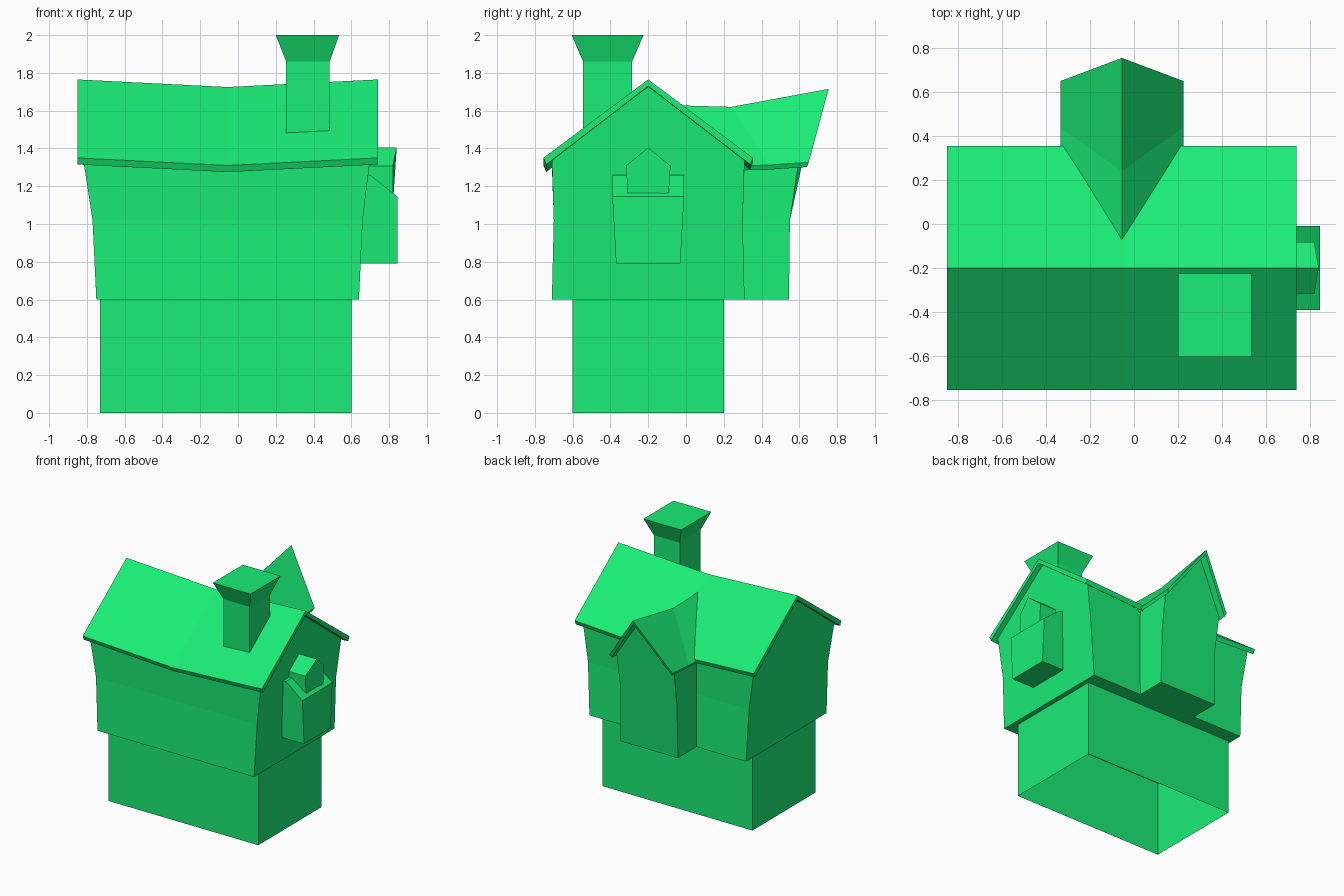
import bpy, bmesh

if "Cube" in bpy.data.objects:
    bpy.data.objects.remove(bpy.data.objects["Cube"])

green = bpy.data.materials.new("green")
green.diffuse_color = (0.01, 0.85, 0.18, 1)
green.use_nodes = True
green.node_tree.nodes["Principled BSDF"].inputs["Base Color"].default_value = green.diffuse_color


def loft(name, rings, start=True, end=True):
    """Skin a list of equal-length closed rings, optionally capping the ends."""
    bm = bmesh.new()
    vs = [[bm.verts.new(p) for p in ring] for ring in rings]
    n = len(rings[0])
    for a, b in zip(vs, vs[1:]):
        for i in range(n):
            j = (i + 1) % n
            bm.faces.new((a[i], a[j], b[j], b[i]))
    if start:
        bm.faces.new(vs[0][::-1])
    if end:
        bm.faces.new(vs[-1])
    bmesh.ops.recalc_face_normals(bm, faces=bm.faces)
    me = bpy.data.meshes.new(name)
    bm.to_mesh(me)
    bm.free()
    me.materials.append(green)
    ob = bpy.data.objects.new(name, me)
    bpy.context.collection.objects.link(ob)
    return ob


def rect(x0, x1, y0, y1, z):
    return [(x0, y0, z), (x1, y0, z), (x1, y1, z), (x0, y1, z)]


def mirrored(half, c):
    """Profile of (offset, depth, z) mirrored about centre c; first and last lie on one side."""
    return half + [(-o, d, z) for o, d, z in reversed(half) if o != 0]


CY, CX, SAG = -0.2, -0.055, 0.04

# ground floor, open underneath
loft("ground_floor", [rect(-0.73, 0.60, -0.60, 0.20, 0), rect(-0.73, 0.60, -0.60, 0.20, 0.6)],
     start=False)


# upper storey: flared gable walls, sagging in the middle
def storey(xs, sag):
    half = [(-0.51, xs[0], 0.6), (-0.50, xs[1], 1.02),
            (-0.51, xs[2], 1.345 - sag), (0, xs[2], 1.727 - sag)]
    return [(x, CY + o, z) for o, x, z in mirrored(half, CY)]


loft("upper_storey", [storey((-0.75, -0.77, -0.82), 0),
                      storey((CX, CX, CX), SAG),
                      storey((0.64, 0.66, 0.70), 0)])

# main roof slab with a sagging ridge
roof = [(-0.555, 1.35), (0, 1.765), (0.555, 1.35), (0.54, 1.315), (0, 1.73), (-0.54, 1.315)]
loft("main_roof", [[(x, CY + o, z - s) for o, z in roof]
                   for x, s in ((-0.85, 0), (CX, SAG), (0.74, 0))])


# rear wing walls
def wing(ys, top, apex):
    half = [(-0.255, ys[0], 0.6), (-0.25, ys[1], 1.02), (-0.255, ys[2], top), (0, ys[3], apex)]
    return [(CX + o, y, z) for o, y, z in mirrored(half, CX)]


loft("rear_wing", [wing((0.25,) * 4, 1.305, 1.57), wing((0.545, 0.55, 0.595, 0.69), 1.32, 1.662)])


# rear wing roof, swept up and out at its gable
def wing_roof(eave_y, eave_z, ridge_y, ridge_z):
    e, r = (eave_y, eave_z), (ridge_y, ridge_z)
    t = 0.035
    return [(CX - 0.28, *e), (CX, *r), (CX + 0.28, *e),
            (CX + 0.268, e[0] - 0.01, e[1] - 0.025), (CX, r[0] - 0.01, r[1] - t),
            (CX - 0.268, e[0] - 0.01, e[1] - 0.025)]


loft("rear_wing_roof", [wing_roof(0.25, 1.308, -0.12, 1.63),
                        wing_roof(0.44, 1.312, 0.24, 1.62),
                        wing_roof(0.65, 1.327, 0.755, 1.715)])

# chimney with flared cap
loft("chimney", [rect(0.255, 0.485, -0.545, -0.285, 1.40),
                 rect(0.255, 0.485, -0.545, -0.285, 1.86),
                 rect(0.20, 0.535, -0.605, -0.225, 2.0)])

# side bay with a sloping top
bay = [(0.60, 0.79, 0.17), (0.845, 0.79, 0.17), (0.845, 1.145, 0.19), (0.70, 1.26, 0.19),
       (0.60, 1.26, 0.19)]
loft("side_bay", [[(x, CY + s * w, z) for x, z, w in bay] for s in (-1, 1)])

# small gabled vent above the bay
vent = [(-0.105, 0.82, 1.10), (-0.118, 0.82, 1.308), (0, 0.84, 1.405),
        (0.118, 0.82, 1.308), (0.105, 0.82, 1.10)]
loft("bay_vent", [[(0.66, CY + o, z) for o, x, z in vent],
                  [(x, CY + o, z) for o, x, z in vent]])
